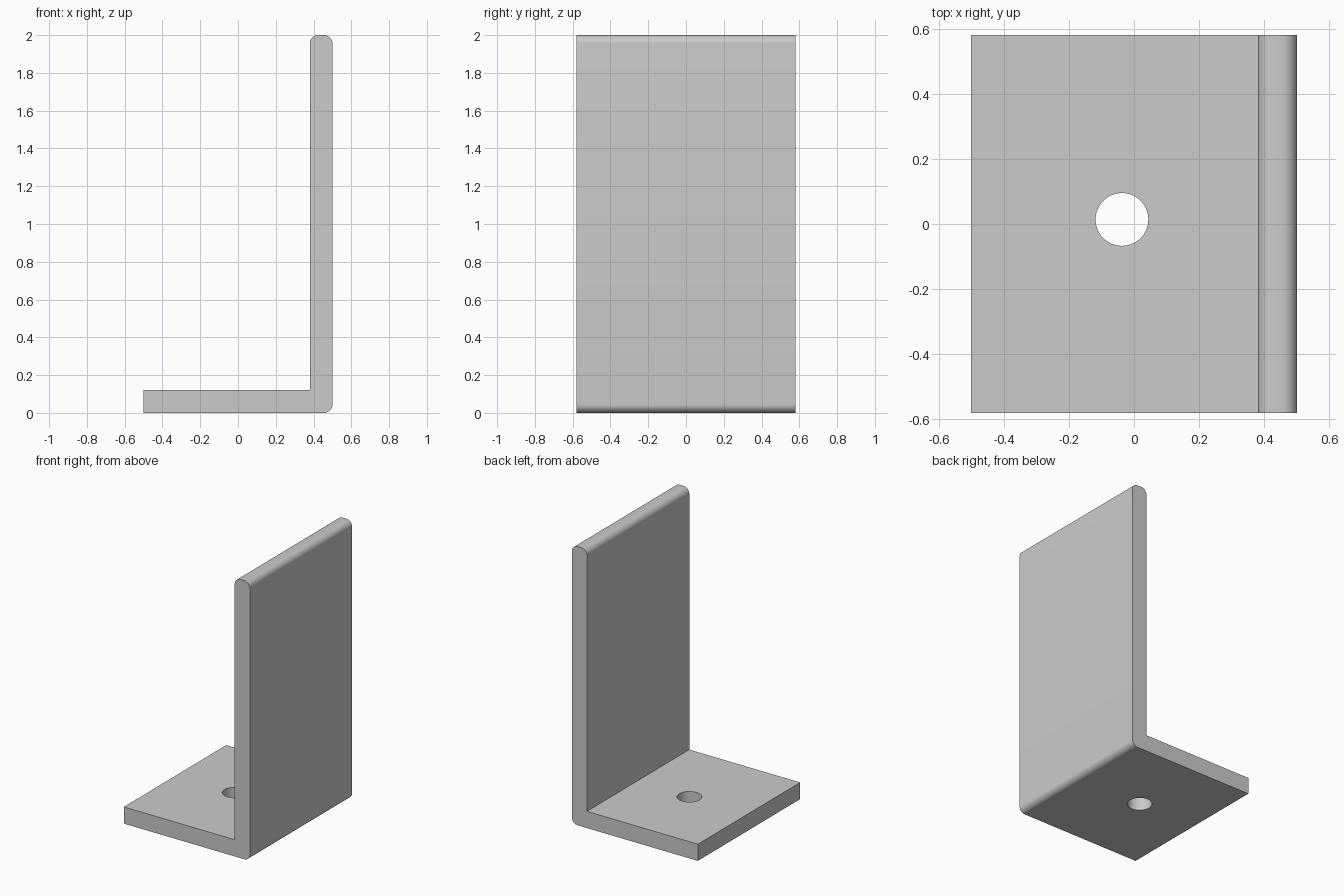
import bpy
import math
from mathutils import Vector

cube = bpy.data.objects.get("Cube")
if cube:
    bpy.data.objects.remove(cube, do_unlink=True)

HALF_X, HALF_Y, HEIGHT = 0.5, 0.58, 2.0
THICK, RADIUS = 0.12, 0.045

metal = bpy.data.materials.new("grey metal")
metal.use_nodes = True
grey = (0.6, 0.6, 0.6, 1)
metal.diffuse_color = grey
metal.node_tree.nodes["Principled BSDF"].inputs["Base Color"].default_value = grey


def arc(cx, cz, start, steps=10):
    """Quarter circle, counter-clockwise from the start angle."""
    angles = [math.radians(start + 90 * i / steps) for i in range(steps + 1)]
    return [(cx + RADIUS * math.cos(a), cz + RADIUS * math.sin(a)) for a in angles]


# L-shaped profile with rounded heel and rounded upper lip
inner = HALF_X - THICK
profile = [(-HALF_X, 0)]
profile += arc(HALF_X - RADIUS, RADIUS, -90)
profile += arc(HALF_X - RADIUS, HEIGHT - RADIUS, 0)
profile += arc(inner + RADIUS, HEIGHT - RADIUS, 90)
profile += [(inner, THICK), (-HALF_X, THICK)]

# Extrude the profile along the depth
n = len(profile)
verts = [(x, y, z) for y in (-HALF_Y, HALF_Y) for x, z in profile]
faces = [list(range(n)), list(range(2 * n - 1, n - 1, -1))]
faces += [[(i + 1) % n, i, i + n, (i + 1) % n + n] for i in range(n)]
mesh = bpy.data.meshes.new("angle_bracket")
mesh.from_pydata(verts, [], faces)
mesh.materials.append(metal)
bracket = bpy.data.objects.new("angle_bracket", mesh)
bpy.context.collection.objects.link(bracket)

# Bolt hole through the foot
bpy.ops.mesh.primitive_cylinder_add(vertices=64, radius=0.081, depth=0.5,
                                    location=Vector((-0.037, 0.014, THICK / 2)))
cutter = bpy.context.object
cutter.name = "bolt_hole_cutter"
cutter.data.materials.append(metal)
cutter.hide_render = True
cutter.hide_viewport = False

bpy.ops.object.select_all(action="DESELECT")
bracket.select_set(True)
bpy.context.view_layer.objects.active = bracket
cut = bracket.modifiers.new("bolt_hole", "BOOLEAN")
cut.operation = "DIFFERENCE"
cut.solver = "EXACT"
cut.object = cutter
bpy.ops.object.modifier_apply(modifier=cut.name)
bpy.data.objects.remove(cutter, do_unlink=True)

# Smooth the rounded edges, keep the corners sharp
bpy.ops.object.shade_smooth_by_angle(angle=math.radians(30))
